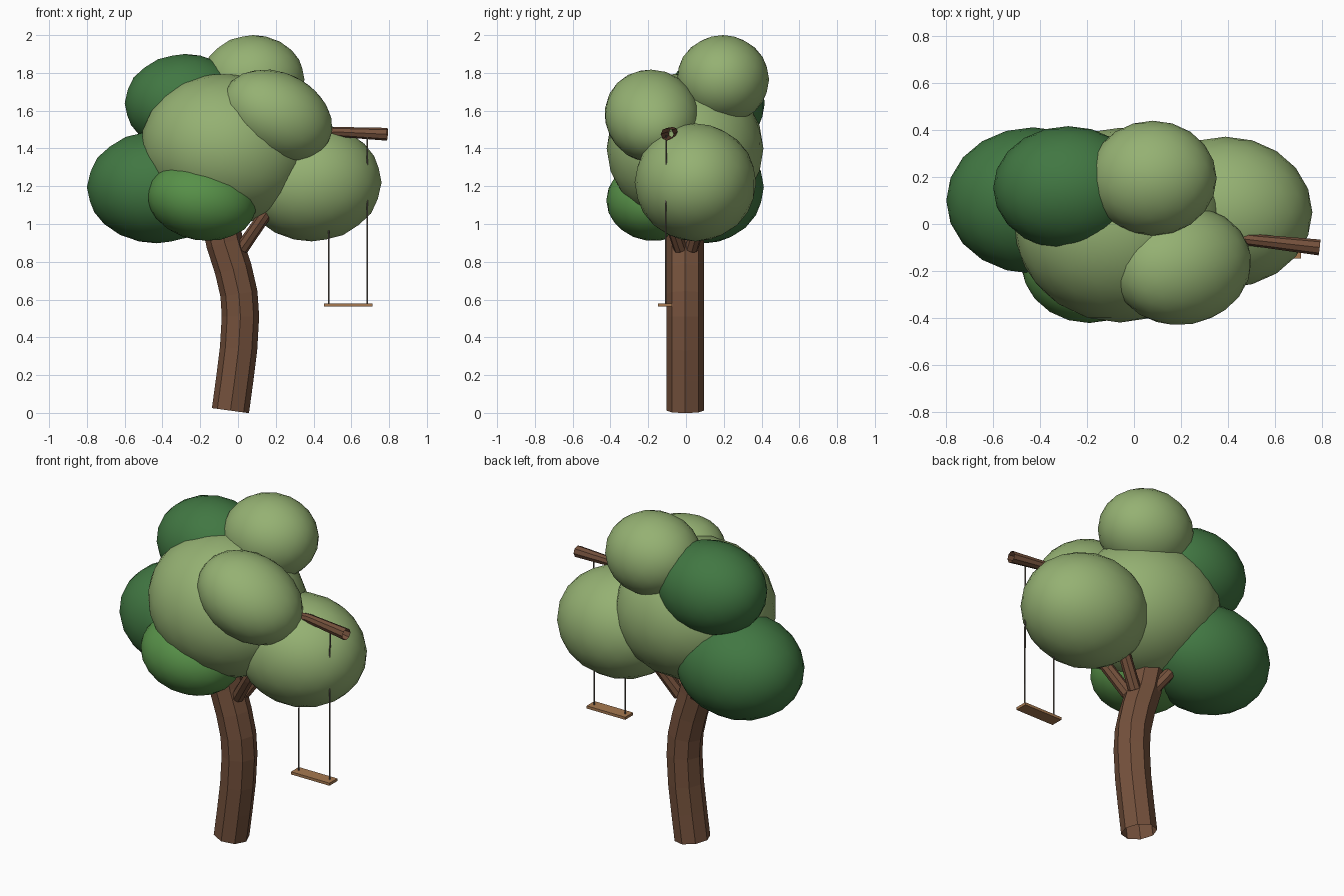
import bpy, bmesh, math
from mathutils import Vector

cube = bpy.data.objects.get("Cube")
if cube:
    bpy.data.objects.remove(cube, do_unlink=True)


def material(name, rgb):
    m = bpy.data.materials.new(name)
    m.use_nodes = True
    m.diffuse_color = (*rgb, 1)
    bsdf = next(n for n in m.node_tree.nodes if n.type == 'BSDF_PRINCIPLED')
    bsdf.inputs["Base Color"].default_value = (*rgb, 1)
    bsdf.inputs["Roughness"].default_value = 0.9
    return m


LIGHT = material("light_green", (0.30, 0.44, 0.17))
MID = material("mid_green", (0.095, 0.28, 0.065))
DARK = material("dark_green", (0.053, 0.185, 0.055))
BARK = material("bark_brown", (0.175, 0.082, 0.045))
WOOD = material("plank_wood", (0.38, 0.19, 0.08))
ROPE = material("rope_grey", (0.14, 0.12, 0.10))


def add_object(name, bm, mat, smooth=False):
    mesh = bpy.data.meshes.new(name)
    bm.to_mesh(mesh)
    bm.free()
    mesh.materials.append(mat)
    for p in mesh.polygons:
        p.use_smooth = smooth
    ob = bpy.data.objects.new(name, mesh)
    bpy.context.collection.objects.link(ob)
    return ob


def tube(name, points, radii, mat, sides=8):
    """Open-ended tube swept along a path, one radius per point."""
    pts = [Vector(p) for p in points]
    bm = bmesh.new()
    rings = []
    for i, (p, r) in enumerate(zip(pts, radii)):
        t = (pts[min(i + 1, len(pts) - 1)] - pts[max(i - 1, 0)]).normalized()
        v = (Vector((0, 1, 0)) - t * t.y).normalized()
        u = v.cross(t)
        ring = []
        for k in range(sides):
            a = math.tau * k / sides
            ring.append(bm.verts.new(p + r * (u * math.cos(a) + v * math.sin(a))))
        rings.append(ring)
    for a, b in zip(rings, rings[1:]):
        for k in range(sides):
            n = (k + 1) % sides
            bm.faces.new((a[k], a[n], b[n], b[k]))
    return add_object(name, bm, mat)


def foliage(name, center, radii, mat, turn=(0, 0, 0)):
    """Smooth squashed ball of leaves."""
    bm = bmesh.new()
    bmesh.ops.create_icosphere(bm, subdivisions=3, radius=1.0)
    ob = add_object(name, bm, mat, smooth=True)
    ob.location = center
    ob.scale = radii
    ob.rotation_euler = [math.radians(d) for d in turn]
    return ob


# Bent octagonal trunk
tube("trunk",
     [(-0.04, -0.004, 0.012), (-0.017, -0.004, 0.18), (0.003, -0.004, 0.34),
      (0.013, -0.004, 0.51), (0.005, -0.004, 0.63), (-0.025, -0.004, 0.76),
      (-0.07, -0.004, 0.90), (-0.10, -0.004, 1.04)],
     [0.099] * 8, BARK)

# Forking branches under the crown
tube("front_branch", [(0.02, -0.03, 0.87), (0.13, -0.085, 1.03), (0.26, -0.13, 1.22)],
     [0.036, 0.034, 0.03], BARK)
tube("back_branch", [(0.02, 0.03, 0.87), (0.13, 0.075, 1.03), (0.26, 0.12, 1.22)],
     [0.036, 0.034, 0.03], BARK)
tube("side_branch", [(-0.08, 0.04, 0.88), (-0.16, 0.10, 1.0), (-0.27, 0.15, 1.15)],
     [0.036, 0.034, 0.03], BARK)

# Long limb carrying the swing
tube("swing_branch", [(0.20, -0.03, 1.44), (0.52, -0.07, 1.488), (0.79, -0.10, 1.475)],
     [0.024, 0.026, 0.034], BARK)

# Crown
foliage("crown_center", (-0.06, -0.005, 1.40), (0.455, 0.415, 0.395), LIGHT, (0, 12, 0))
foliage("crown_top", (0.08, 0.195, 1.765), (0.272, 0.245, 0.235), LIGHT)
foliage("crown_front", (0.205, -0.178, 1.57), (0.31, 0.252, 0.232), LIGHT, (0, 26, 10))
foliage("crown_right", (0.39, 0.05, 1.22), (0.37, 0.322, 0.312), LIGHT)
foliage("crown_left", (-0.43, 0.10, 1.195), (0.37, 0.312, 0.297), DARK)
foliage("crown_upper_left", (-0.28, 0.153, 1.64), (0.32, 0.264, 0.26), DARK)
foliage("crown_lower_front", (-0.19, -0.172, 1.125), (0.292, 0.25, 0.212), MID, (0, 10, 0))

# Swing: two ropes and a plank
for side, x in (("inner", 0.48), ("outer", 0.685)):
    tube(side + "_rope", [(x, -0.108, 0.57), (x, -0.105, 1.47)], [0.0045, 0.0045], ROPE, 6)

bm = bmesh.new()
bmesh.ops.create_cube(bm, size=1.0)
bmesh.ops.scale(bm, vec=(0.256, 0.074, 0.016), verts=bm.verts)
bmesh.ops.translate(bm, vec=(0.583, -0.11, 0.571), verts=bm.verts)
add_object("swing_seat", bm, WOOD)
